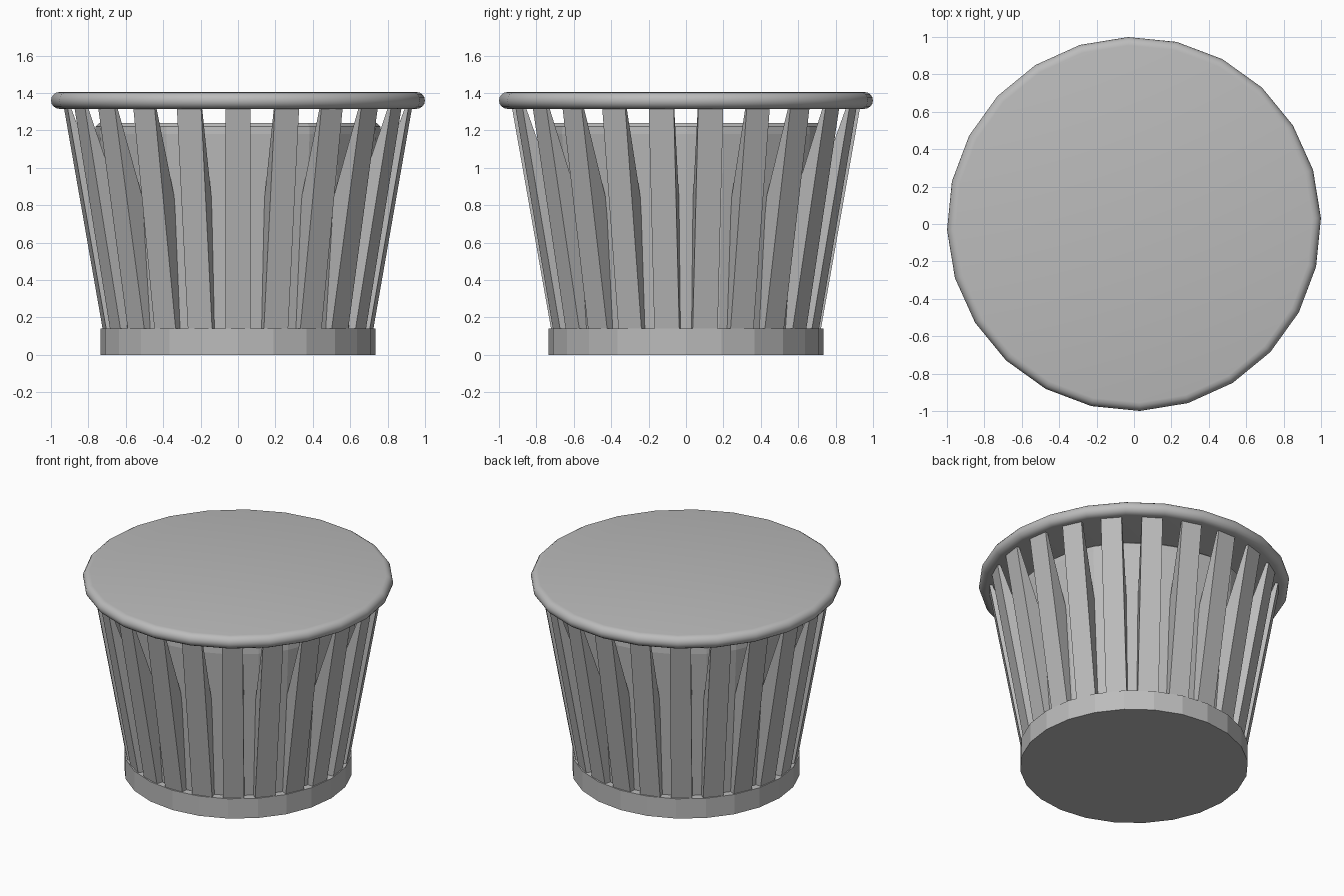
import bpy, bmesh, math
from math import sin, cos, pi, radians

cube = bpy.data.objects.get("Cube")
if cube:
    bpy.data.objects.remove(cube, do_unlink=True)

grey = bpy.data.materials.new("plain grey")
grey.use_nodes = True
colour = (0.5, 0.5, 0.5, 1)
grey.diffuse_color = colour
grey.node_tree.nodes["Principled BSDF"].inputs["Base Color"].default_value = colour


def add_object(name, bm):
    bmesh.ops.recalc_face_normals(bm, faces=bm.faces)
    mesh = bpy.data.meshes.new(name)
    bm.to_mesh(mesh)
    bm.free()
    mesh.materials.append(grey)
    obj = bpy.data.objects.new(name, mesh)
    bpy.context.collection.objects.link(obj)
    return obj


def turned(name, profile, sides, offset=0.0):
    """Capped solid of revolution from (radius, height) points."""
    bm = bmesh.new()
    rings = []
    for r, z in profile:
        angles = [offset + 2 * pi * i / sides for i in range(sides)]
        rings.append([bm.verts.new((r * cos(a), r * sin(a), z)) for a in angles])
    for low, high in zip(rings, rings[1:]):
        for i in range(sides):
            j = (i + 1) % sides
            bm.faces.new((low[i], low[j], high[j], high[i]))
    bm.faces.new(rings[0])
    bm.faces.new(rings[-1])
    return add_object(name, bm)


# Base drum and the inner tub with a softened top edge
turned("base", [(0.735, 0), (0.735, 0.14)], 24)
turned("inner_tub", [(0.685, 0.14), (0.765, 1.18), (0.762, 1.22), (0.74, 1.24)], 24)

# Round-edged lid
edge = 0.045
lid_profile = []
for k in range(9):
    a = -pi / 2 + pi * k / 8
    lid_profile.append((1.0 - edge + edge * cos(a), 1.36 + edge * sin(a)))
lid = turned("lid", lid_profile, 24, radians(1.8))
bpy.context.view_layer.objects.active = lid
lid.select_set(True)
bpy.ops.object.shade_smooth_by_angle(angle=radians(30))
lid.select_set(False)

# Tapered slats leaning outwards between base and lid
slat_profile = [(0.72, 0.13), (0.932, 1.33), (0.915, 1.33), (0.737, 0.85), (0.64, 0.13)]
slat_count = 22
half_width = 0.0675
bm = bmesh.new()
for n in range(slat_count):
    a = -pi / 2 + 2 * pi * n / slat_count
    sides = []
    for w in (-half_width, half_width):
        sides.append([bm.verts.new((r * cos(a) - w * sin(a), r * sin(a) + w * cos(a), z))
                      for r, z in slat_profile])
    left, right = sides
    bm.faces.new(left)
    bm.faces.new(right)
    for i in range(len(left)):
        j = (i + 1) % len(left)
        bm.faces.new((left[i], left[j], right[j], right[i]))
add_object("slats", bm)
